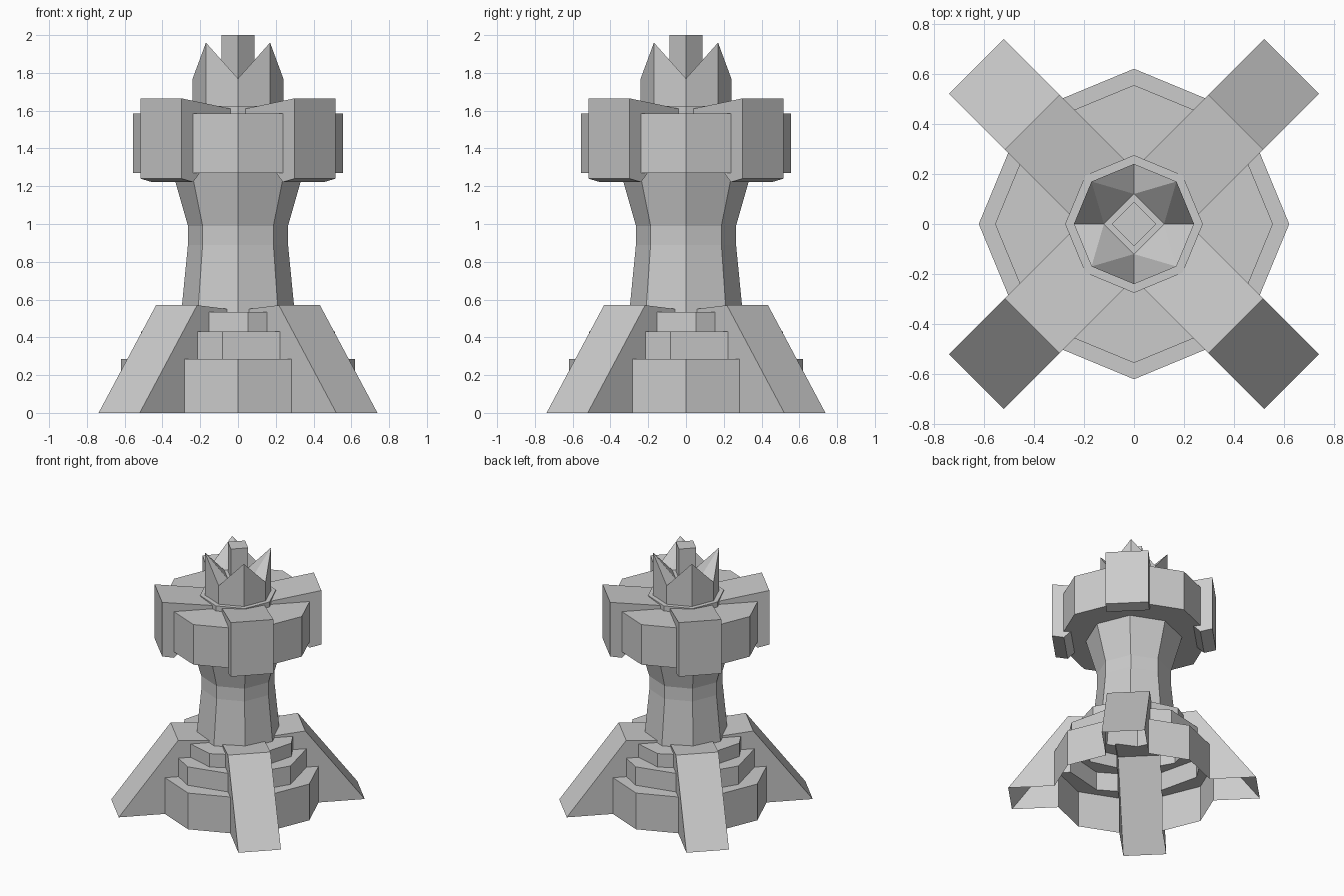
import bpy, bmesh, math

if "Cube" in bpy.data.objects:
    bpy.data.objects.remove(bpy.data.objects["Cube"])


def make_object(name, bm):
    bmesh.ops.recalc_face_normals(bm, faces=bm.faces)
    mesh = bpy.data.meshes.new(name)
    bm.to_mesh(mesh)
    bm.free()
    obj = bpy.data.objects.new(name, mesh)
    bpy.context.collection.objects.link(obj)
    return obj


def ring(bm, r, z, turn=0, n=8):
    return [bm.verts.new((r * math.cos(2 * math.pi * i / n + math.radians(turn)),
                          r * math.sin(2 * math.pi * i / n + math.radians(turn)), z))
            for i in range(n)]


def bridge(bm, a, b):
    n = len(a)
    for i in range(n):
        bm.faces.new((a[i], a[(i + 1) % n], b[(i + 1) % n], b[i]))


# Octagonal core: twisted steps, waisted shaft, wide head and collar
# (radius, height, turn in degrees)
core_rings = [
    (0.62, -0.1, 0), (0.62, 0.285, 0),
    (0.52, 0.285, -9), (0.52, 0.43, -9),
    (0.43, 0.43, 7), (0.43, 0.535, 7),
    (0.30, 0.535, 0), (0.265, 0.89, 0), (0.265, 0.99, 0), (0.345, 1.27, 0),
    (0.555, 1.27, 0), (0.555, 1.585, 0),
    (0.275, 1.585, 0), (0.275, 1.625, 0),
]
bm = bmesh.new()
loops = [ring(bm, *p) for p in core_rings]
for a, b in zip(loops, loops[1:]):
    bridge(bm, a, b)
bm.faces.new(loops[0])
bm.faces.new(loops[-1])
body = make_object("tower_body", bm)

# Diagonal braces: (distance from axis, height) profiles, extruded sideways
half_width = 0.154
slope = (0.89 - 0.46) / 0.57
buttress = [(0.2, -0.1), (0.89 + 0.1 * slope, -0.1), (0.46, 0.57), (0.2, 0.547)]
head_block = [(0.2, 1.35), (0.36, 1.35), (0.435, 1.275), (0.49, 1.222),
              (0.576, 1.24), (0.576, 1.665), (0.2, 1.609)]
bm = bmesh.new()
for k in range(4):
    ang = math.radians(45 + 90 * k)
    c, s = math.cos(ang), math.sin(ang)
    for profile in (buttress, head_block):
        sides = [[bm.verts.new((t * c - w * s, t * s + w * c, z)) for t, z in profile]
                 for w in (-half_width, half_width)]
        bridge(bm, *sides)
        for side in sides:
            bm.faces.new(side)
braces = make_object("brace_helper", bm)
braces.hide_render = True

# Fuse braces with the core, then trim the bottom open at ground level
mod = body.modifiers.new("fuse", "BOOLEAN")
mod.operation = "UNION"
mod.solver = "EXACT"
mod.object = braces
bpy.context.view_layer.update()
fused = bpy.data.meshes.new_from_object(
    body.evaluated_get(bpy.context.evaluated_depsgraph_get()))
body.modifiers.clear()
bm = bmesh.new()
bm.from_mesh(fused)
bmesh.ops.bisect_plane(bm, geom=bm.verts[:] + bm.edges[:] + bm.faces[:],
                       plane_co=(0, 0, 0), plane_no=(0, 0, 1), clear_inner=True)
bm.to_mesh(fused)
bm.free()
body.data = fused
bpy.data.objects.remove(braces)

# Crown: four spikes on the diagonals, faceted bowl inside
bm = bmesh.new()
base = ring(bm, 0.24, 1.62)
rim = ring(bm, 0.24, 1.77)
for v in rim[1::2]:
    v.co.z = 1.96
floor = ring(bm, 0.12, 1.77, n=4)
bridge(bm, base, rim)
for k in range(4):
    valley, spike, next_valley = rim[2 * k], rim[2 * k + 1], rim[(2 * k + 2) % 8]
    a, b = floor[k], floor[(k + 1) % 4]
    bm.faces.new((valley, spike, a))
    bm.faces.new((spike, b, a))
    bm.faces.new((spike, next_valley, b))
bm.faces.new(floor)
bm.faces.new(base)
make_object("crown", bm)

# Square finial in the middle of the crown
bm = bmesh.new()
low, high = ring(bm, 0.088, 1.76, n=4), ring(bm, 0.088, 2.0, n=4)
bridge(bm, low, high)
bm.faces.new(low)
bm.faces.new(high)
make_object("finial", bm)
